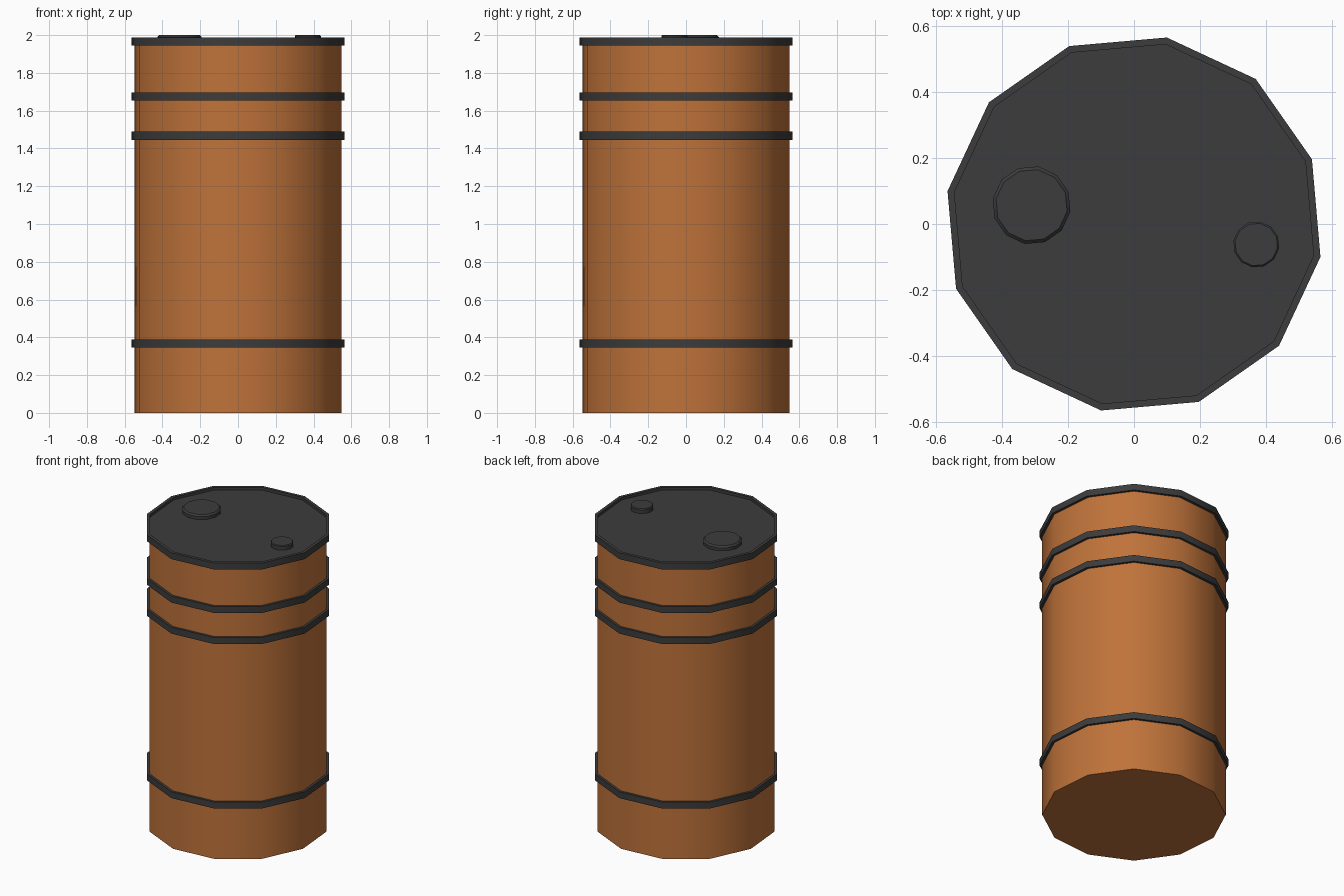
import bpy
import math

cube = bpy.data.objects.get("Cube")
if cube:
    bpy.data.objects.remove(cube, do_unlink=True)

SIDES = 12
TURN = math.radians(20)
BODY_R = 0.557
BAND_R = 0.573


def material(name, colour):
    mat = bpy.data.materials.new(name)
    mat.use_nodes = True
    mat.diffuse_color = colour
    bsdf = mat.node_tree.nodes["Principled BSDF"]
    bsdf.inputs["Base Color"].default_value = colour
    bsdf.inputs["Roughness"].default_value = 0.6
    return mat


orange = material("rust_orange", (0.52, 0.17, 0.042, 1))
dark = material("dark_grey", (0.045, 0.045, 0.045, 1))


def lathe(name, profile, mat, centre=(0, 0), closed=False):
    """Turn a (radius, z) profile into a twelve-sided part."""
    verts, faces = [], []
    for r, z in profile:
        for i in range(SIDES):
            a = TURN + math.tau * i / SIDES
            verts.append((r * math.cos(a), r * math.sin(a), z))
    rows = len(profile)
    for k in range(rows if closed else rows - 1):
        low, high = k * SIDES, (k + 1) % rows * SIDES
        for i in range(SIDES):
            j = (i + 1) % SIDES
            faces.append((low + i, low + j, high + j, high + i))
    if not closed:
        faces.append(tuple(reversed(range(SIDES))))
        faces.append(tuple((rows - 1) * SIDES + i for i in range(SIDES)))
    mesh = bpy.data.meshes.new(name)
    mesh.from_pydata(verts, [], faces)
    mesh.materials.append(mat)
    obj = bpy.data.objects.new(name, mesh)
    obj.location = (*centre, 0)
    bpy.context.collection.objects.link(obj)
    bpy.ops.object.select_all(action="DESELECT")
    obj.select_set(True)
    bpy.context.view_layer.objects.active = obj
    bpy.ops.object.shade_smooth_by_angle(angle=math.radians(35))
    return obj


def ring(name, low, high):
    inner = BODY_R - 0.005
    return lathe(name, [(BAND_R, low), (BAND_R, high), (inner, high), (inner, low)],
                 dark, closed=True)


# Drum body with a dark top face
body = lathe("drum_body", [(BODY_R, 0), (BODY_R, 1.97)], orange)
body.data.materials.append(dark)
for face in body.data.polygons:
    if face.normal.z > 0.9:
        face.material_index = 1

# Hoops and top rim
ring("lower_hoop", 0.345, 0.388)
ring("middle_hoop", 1.446, 1.489)
ring("upper_hoop", 1.654, 1.697)
ring("top_rim", 1.945, 1.988)


# Bung caps with chamfered tops
def cap(name, centre, r, chamfer):
    lathe(name, [(r, 1.96), (r, 2 - chamfer), (r - chamfer, 2)], dark, centre)


cap("large_cap", (-0.31, 0.057), 0.119, 0.01)
cap("small_cap", (0.37, -0.062), 0.07, 0.005)
